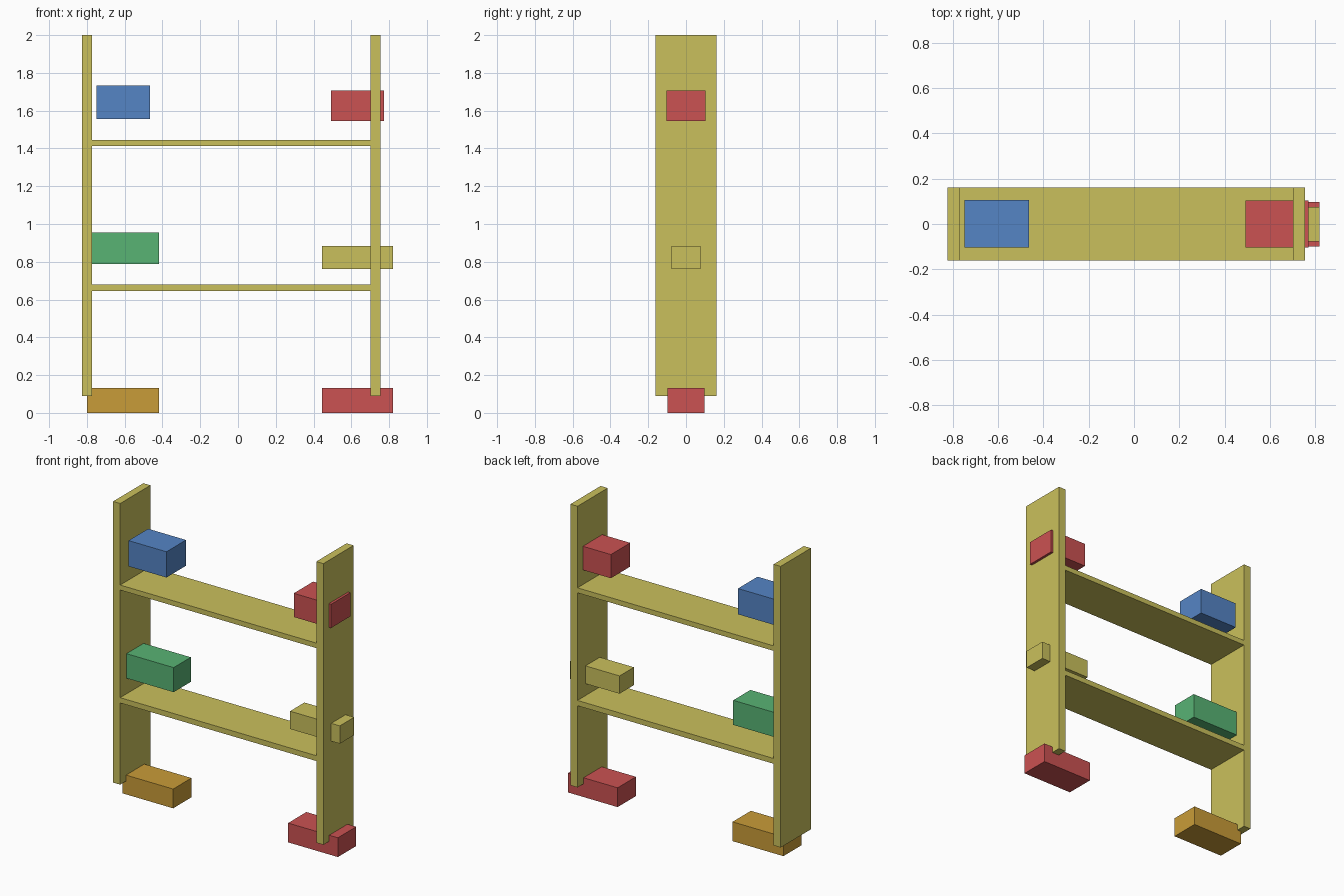
import bpy
import bmesh

if "Cube" in bpy.data.objects:
    bpy.data.objects.remove(bpy.data.objects["Cube"])


def material(name, rgb):
    """Flat material from 0-255 sRGB values, stored as linear."""
    def lin(c):
        c /= 255
        return c / 12.92 if c <= 0.04045 else ((c + 0.055) / 1.055) ** 2.4
    m = bpy.data.materials.new(name)
    m.diffuse_color = (*[lin(c) for c in rgb], 1)
    m.use_nodes = True
    m.node_tree.nodes["Principled BSDF"].inputs["Base Color"].default_value = m.diffuse_color
    return m


def box(name, x, y, z, mat):
    """Box spanning the given (min, max) ranges."""
    bm = bmesh.new()
    bmesh.ops.create_cube(bm, size=1)
    for v in bm.verts:
        for i, (lo, hi) in enumerate((x, y, z)):
            v.co[i] = hi if v.co[i] > 0 else lo
    mesh = bpy.data.meshes.new(name)
    bm.to_mesh(mesh)
    bm.free()
    mesh.materials.append(mat)
    ob = bpy.data.objects.new(name, mesh)
    bpy.context.collection.objects.link(ob)
    return ob


wood = material("pale_yellow", (202, 192, 92))
blue = material("blue", (85, 133, 197))
red = material("red", (203, 82, 82))
green = material("green", (88, 179, 116))
orange = material("orange", (201, 156, 56))

# Frame: two upright panels joined by two shelves
depth = (-0.162, 0.162)
box("left_upright", (-0.825, -0.772), depth, (0.09, 2.0), wood)
box("right_upright", (0.702, 0.755), depth, (0.09, 2.0), wood)
box("lower_shelf", (-0.772, 0.702), depth, (0.645, 0.681), wood)
box("upper_shelf", (-0.772, 0.702), depth, (1.412, 1.446), wood)

# Blocks on the left side
box("upper_left_block", (-0.75, -0.465), (-0.104, 0.106), (1.557, 1.732), blue)
box("middle_left_block", (-0.80, -0.418), (-0.094, 0.09), (0.787, 0.954), green)
box("left_foot", (-0.80, -0.418), (-0.099, 0.097), (0.0, 0.131), orange)

# Blocks on the right side, passing through the upright
box("upper_right_block", (0.492, 0.772), (-0.104, 0.104), (1.545, 1.706), red)
box("middle_right_block", (0.446, 0.82), (-0.078, 0.076), (0.762, 0.883), wood)
box("right_foot", (0.446, 0.82), (-0.099, 0.097), (0.0, 0.131), red)
